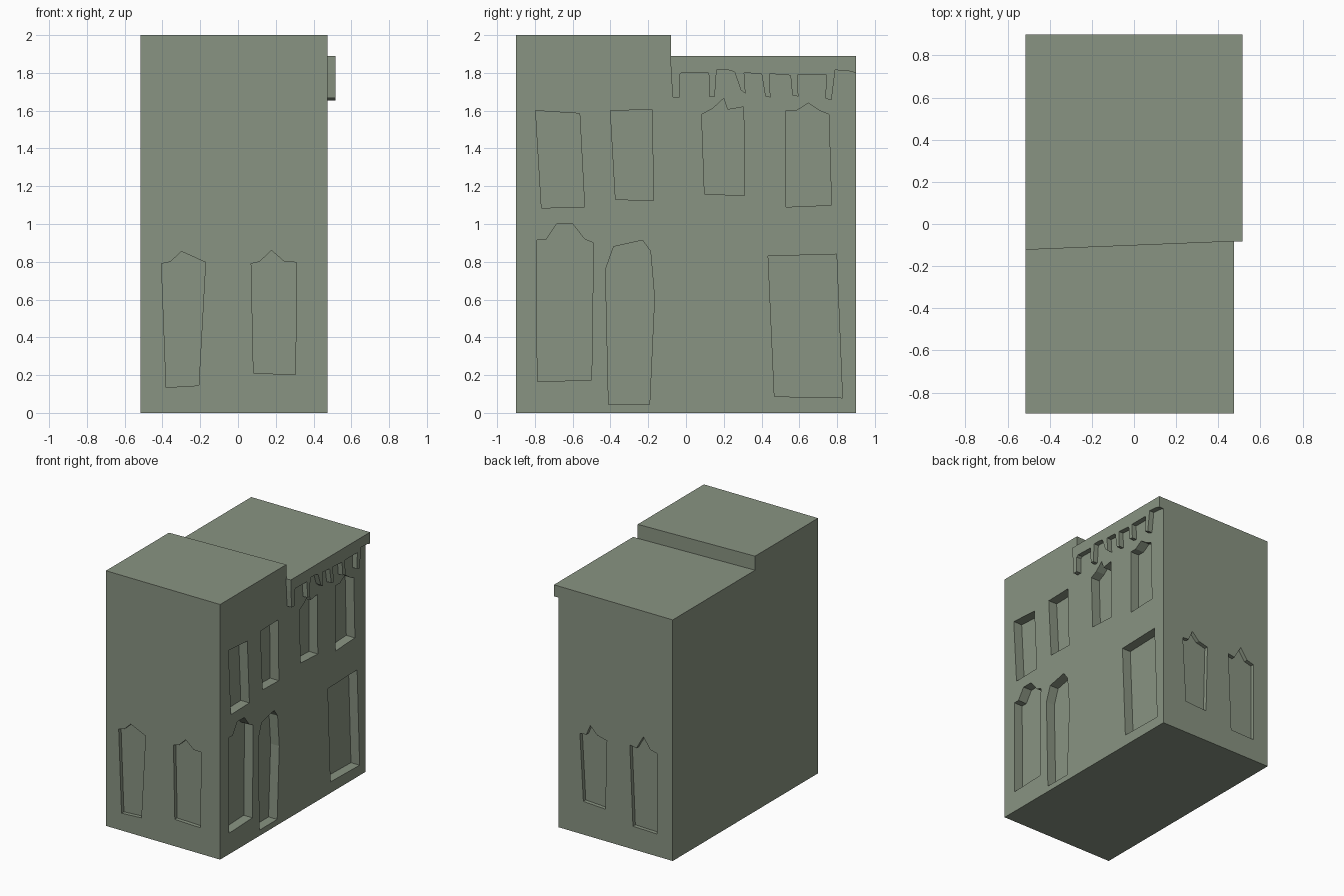
import bpy, bmesh

if "Cube" in bpy.data.objects:
    bpy.data.objects.remove(bpy.data.objects["Cube"])

stone = bpy.data.materials.new("grey_green_stone")
stone.diffuse_color = (0.25, 0.295, 0.223, 1)
stone.use_nodes = True
stone.node_tree.nodes["Principled BSDF"].inputs["Base Color"].default_value = stone.diffuse_color

LEFT, RIGHT, DEPTH = -0.515, 0.475, 0.9


def prism(name, a, b):
    """Solid between two matching outlines."""
    bm = bmesh.new()
    va = [bm.verts.new(p) for p in a]
    vb = [bm.verts.new(p) for p in b]
    bm.faces.new(va)
    bm.faces.new(vb[::-1])
    n = len(va)
    for i in range(n):
        j = (i + 1) % n
        bm.faces.new((va[j], va[i], vb[i], vb[j]))
    bmesh.ops.recalc_face_normals(bm, faces=bm.faces[:])
    me = bpy.data.meshes.new(name)
    bm.to_mesh(me)
    bm.free()
    me.materials.append(stone)
    ob = bpy.data.objects.new(name, me)
    bpy.context.collection.objects.link(ob)
    return ob


def along_x(name, pts, x0, x1):
    return prism(name, [(x0, y, z) for y, z in pts], [(x1, y, z) for y, z in pts])


def along_y(name, pts, y0, y1):
    return prism(name, [(x, y0, z) for x, z in pts], [(x, y1, z) for x, z in pts])


# main block: tall front part, lower rear part, slightly skewed roof step
def section(x, step):
    return [(x, y, z) for y, z in ((-DEPTH, 0), (DEPTH, 0), (DEPTH, 1.89),
                                   (step, 1.89), (step, 2), (-DEPTH, 2))]


body = prism("building_body", section(LEFT, -0.12), section(RIGHT, -0.08))

# openings on the street side (y, z)
upper_windows = [
    [(-.796, 1.60), (-.563, 1.585), (-.537, 1.09), (-.765, 1.085)],
    [(-.40, 1.60), (-.18, 1.605), (-.172, 1.125), (-.373, 1.13)],
    [(.083, 1.58), (.14, 1.61), (.20, 1.665), (.22, 1.605), (.305, 1.62),
     (.31, 1.15), (.098, 1.16)],
    [(.53, 1.60), (.585, 1.60), (.648, 1.64), (.706, 1.60), (.756, 1.58),
     (.77, 1.10), (.53, 1.09)],
]
doors = [
    [(-.79, .914), (-.743, .914), (-.685, 1.0), (-.60, 1.0), (-.537, .92),
     (-.49, .90), (-.50, .175), (-.787, .165)],
    [(-.426, .76), (-.383, .88), (-.23, .914), (-.188, .856), (-.167, .61),
     (-.193, .045), (-.41, .045)],
    [(.435, .83), (.797, .84), (.828, .08), (.468, .087)],
]
# shallow windows on the front and back (x, z)
front_windows = [
    [(-.405, .79), (-.357, .80), (-.30, .855), (-.172, .797), (-.208, .145), (-.38, .135)],
    [(.07, .79), (.114, .80), (.177, .86), (.246, .80), (.31, .797), (.304, .204), (.082, .21)],
]
back_windows = [
    [(.29, .785), (.235, .79), (.20, .87), (.14, .81), (.057, .79), (.07, .25), (.26, .26)],
    [(-.143, .81), (-.20, .80), (-.26, .905), (-.32, .82), (-.38, .805), (-.38, .175), (-.17, .18)],
]

cutters = [along_x("opening_cutter", p, RIGHT - 0.075, RIGHT + 0.1) for p in upper_windows + doors]
cutters += [along_y("front_cutter", p, -DEPTH - 0.1, -DEPTH + 0.03) for p in front_windows]
cutters += [along_y("back_cutter", p, DEPTH - 0.03, DEPTH + 0.1) for p in back_windows]

# cut every recess, bake the result, remove the cutters
for c in cutters:
    mod = body.modifiers.new("recess", 'BOOLEAN')
    mod.operation = 'DIFFERENCE'
    mod.solver = 'EXACT'
    mod.object = c
bpy.context.view_layer.update()
dg = bpy.context.evaluated_depsgraph_get()
baked = bpy.data.meshes.new_from_object(body.evaluated_get(dg))
body.modifiers.clear()
body.data = baked
for c in cutters:
    bpy.data.objects.remove(c)

# cornice with hanging brackets over the rear half of the street side (y, z)
cornice = [
    (-.082, 1.89), (-.08, 1.80), (-.07, 1.67), (-.035, 1.67), (-.035, 1.79), (-.02, 1.803),
    (.12, 1.80), (.125, 1.672), (.152, 1.672), (.162, 1.815),
    (.225, 1.815), (.257, 1.805), (.29, 1.71), (.315, 1.69), (.308, 1.80),
    (.40, 1.795), (.42, 1.675), (.447, 1.67), (.442, 1.795),
    (.553, 1.787), (.563, 1.68), (.595, 1.675), (.59, 1.79),
    (.743, 1.79), (.738, 1.665), (.77, 1.655), (.79, 1.815),
    (.86, 1.81), (DEPTH, 1.80), (DEPTH, 1.89),
]
along_x("bracketed_cornice", cornice, RIGHT, 0.515)
